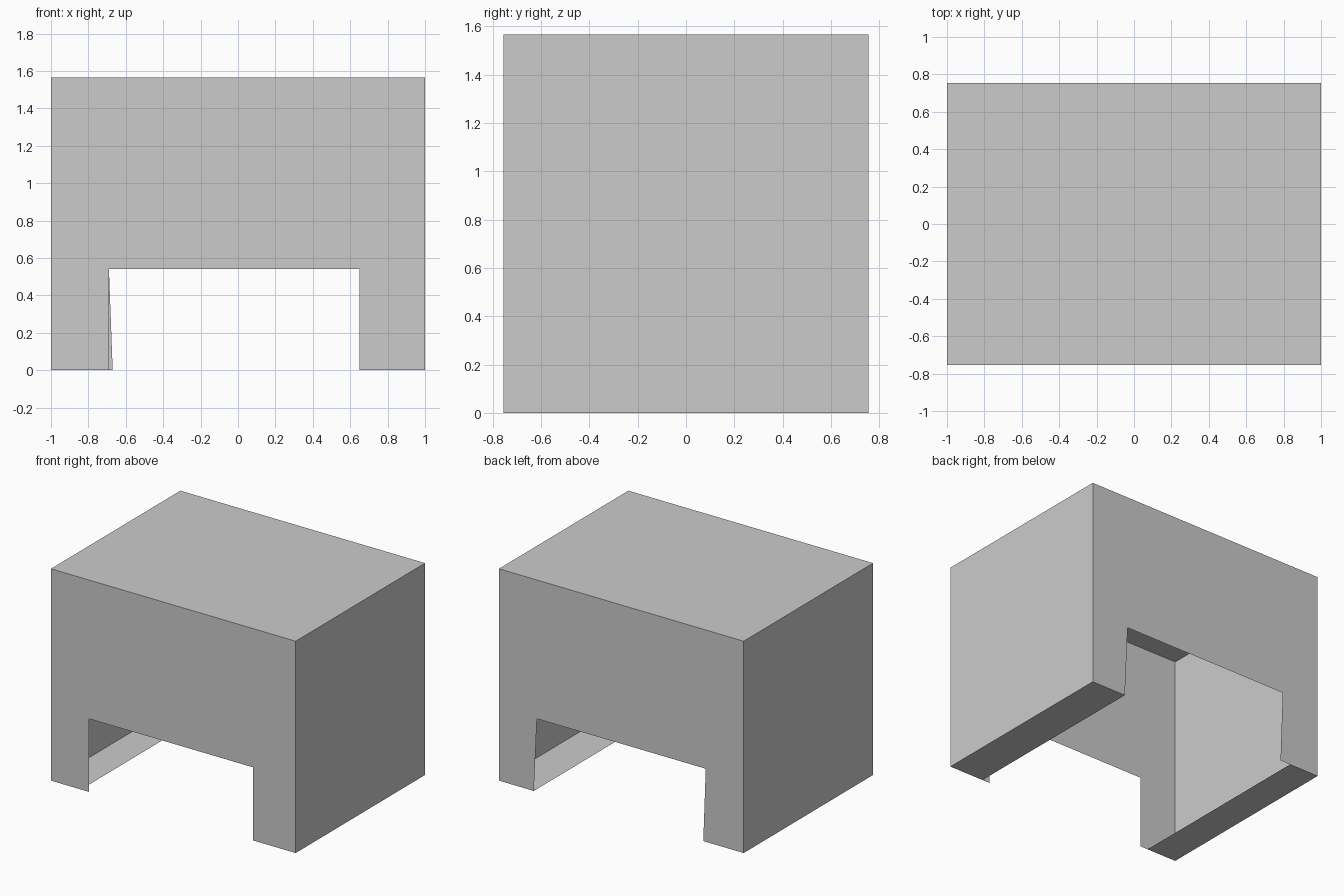
import bpy

# Remove the default cube
if "Cube" in bpy.data.objects:
    bpy.data.objects.remove(bpy.data.objects["Cube"], do_unlink=True)

W, D, H = 1.0, 0.755, 1.565   # half width, half depth, height
ARCH = 0.54                   # height of the openings

grey = bpy.data.materials.new("plain grey")
grey.use_nodes = True
colour = (0.6, 0.6, 0.6, 1)
grey.diffuse_color = colour
grey.node_tree.nodes["Principled BSDF"].inputs["Base Color"].default_value = colour


def sheet(name, points):
    """Thin panel from one outline."""
    mesh = bpy.data.meshes.new(name)
    mesh.from_pydata(points, [], [range(len(points))])
    mesh.materials.append(grey)
    obj = bpy.data.objects.new(name, mesh)
    bpy.context.collection.objects.link(obj)
    return obj


def arch_wall(name, y, right_foot, right_top, left_top, left_foot):
    """End wall with an opening cut up from the ground."""
    outline = [(-W, 0), (right_foot, 0), (right_top, ARCH), (left_top, ARCH),
               (left_foot, 0), (W, 0), (W, H), (-W, H)]
    if y > 0:
        outline.reverse()
    return sheet(name, [(x, y, z) for x, z in outline])


def floor_strip(name, x0, x1):
    """Narrow floor panel facing down."""
    return sheet(name, [(x0, -D, 0), (x0, D, 0), (x1, D, 0), (x1, -D, 0)])


# End walls
arch_wall("front_wall", -D, -0.69, -0.69, 0.65, 0.65)
arch_wall("back_wall", D, -0.67, -0.69, 0.69, 0.715)

# Side walls
sheet("left_wall", [(W, -D, 0), (W, D, 0), (W, D, H), (W, -D, H)])
sheet("right_wall", [(-W, D, 0), (-W, -D, 0), (-W, -D, H), (-W, D, H)])

# Roof
sheet("roof", [(-W, -D, H), (W, -D, H), (W, D, H), (-W, D, H)])

# Floor strips along each side
floor_strip("left_floor", 0.715, W)
floor_strip("right_floor", -W, -0.755)
